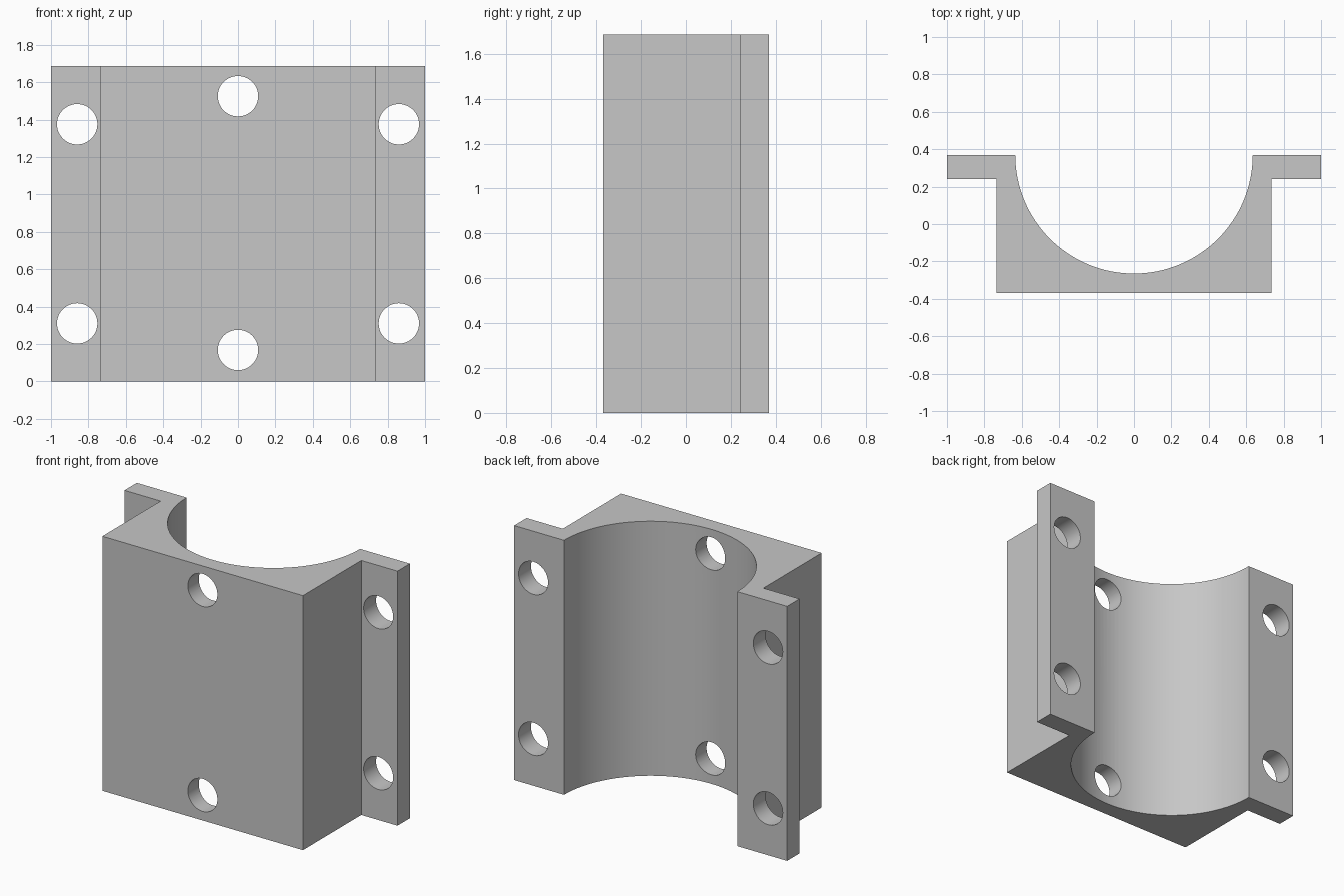
import bpy
import bmesh
from math import cos, sin, pi, radians

if "Cube" in bpy.data.objects:
    bpy.data.objects.remove(bpy.data.objects["Cube"], do_unlink=True)

HEIGHT = 1.685
BACK, FRONT = 0.37, -0.37
BORE_RADIUS = 0.635
HOLE_RADIUS = 0.108
BORE_STEPS = 64

grey = bpy.data.materials.new("plain grey")
grey.use_nodes = True
colour = (0.57, 0.57, 0.57, 1)
grey.diffuse_color = colour
grey.node_tree.nodes["Principled BSDF"].inputs["Base Color"].default_value = colour

# Clamp profile: flanges, block and half-round bore
right_half = [(-1, BACK), (-1, 0.24), (-0.735, 0.24), (-0.735, FRONT)]
left_half = [(-x, y) for x, y in reversed(right_half)]
bore = [(BORE_RADIUS * cos(pi * i / BORE_STEPS),
         BACK - BORE_RADIUS * sin(pi * i / BORE_STEPS))
        for i in range(BORE_STEPS + 1)]

bm = bmesh.new()
base = bm.faces.new([bm.verts.new((x, y, 0)) for x, y in right_half + left_half + bore])
top = bmesh.ops.extrude_face_region(bm, geom=[base])
bmesh.ops.translate(bm, vec=(0, 0, HEIGHT),
                    verts=[v for v in top["geom"] if isinstance(v, bmesh.types.BMVert)])
bmesh.ops.recalc_face_normals(bm, faces=bm.faces)
mesh = bpy.data.meshes.new("clamp_half")
bm.to_mesh(mesh)
bm.free()
clamp = bpy.data.objects.new("clamp_half", mesh)
bpy.context.collection.objects.link(clamp)
mesh.materials.append(grey)


def drill(x, z):
    """Cut a bolt hole through the clamp along y."""
    bpy.ops.mesh.primitive_cylinder_add(vertices=48, radius=HOLE_RADIUS, depth=2,
                                        location=(x, 0, z), rotation=(pi / 2, 0, 0))
    cutter = bpy.context.object
    cutter.name = "hole_cutter"
    cutter.data.materials.append(grey)
    cutter.hide_render = True
    cut = clamp.modifiers.new("bolt_hole", "BOOLEAN")
    cut.operation = "DIFFERENCE"
    cut.solver = "EXACT"
    cut.object = cutter
    bpy.ops.object.select_all(action="DESELECT")
    clamp.select_set(True)
    bpy.context.view_layer.objects.active = clamp
    bpy.ops.object.modifier_apply(modifier=cut.name)
    bpy.data.objects.remove(cutter, do_unlink=True)


# Bolt holes: two in each flange and two on the centre line
for flange_x in (-0.86, 0.86):
    for z in (0.31, 1.375):
        drill(flange_x, z)
for z in (0.168, 1.525):
    drill(0, z)

bpy.ops.object.shade_smooth_by_angle(angle=radians(30))
